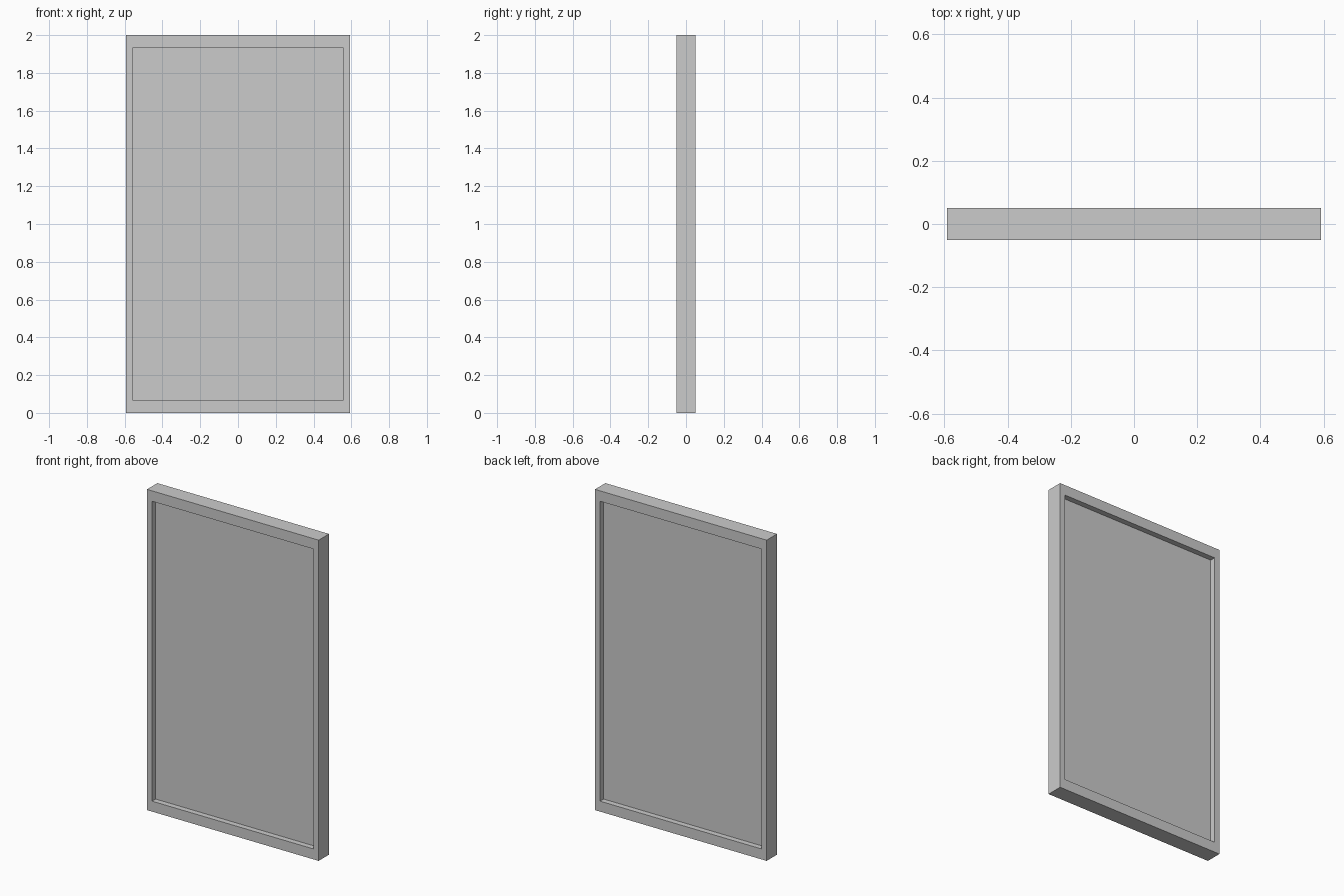
import bpy, bmesh

if "Cube" in bpy.data.objects:
    bpy.data.objects.remove(bpy.data.objects["Cube"])

HALF_W, HALF_D, HEIGHT = 0.592, 0.051, 2.0      # outer frame
STILE, RAIL, PANEL_Y = 0.035, 0.065, 0.016      # frame borders, panel half thickness

bm = bmesh.new()


def ring(y, side=0.0, end=0.0):
    """Rectangle of vertices in the xz plane, inset from the outer outline."""
    x, z0, z1 = HALF_W - side, end, HEIGHT - end
    return [bm.verts.new((px, y, pz)) for px, pz in ((-x, z0), (x, z0), (x, z1), (-x, z1))]


# Recessed front, outer edges, recessed back
rings = [ring(-PANEL_Y, STILE, RAIL), ring(-HALF_D, STILE, RAIL), ring(-HALF_D),
         ring(HALF_D), ring(HALF_D, STILE, RAIL), ring(PANEL_Y, STILE, RAIL)]
for a, b in zip(rings, rings[1:]):
    for i in range(4):
        j = (i + 1) % 4
        bm.faces.new((a[i], a[j], b[j], b[i]))

# Panel faces
bm.faces.new(rings[0])
bm.faces.new(rings[-1])
bmesh.ops.recalc_face_normals(bm, faces=bm.faces)

mesh = bpy.data.meshes.new("framed_panel")
bm.to_mesh(mesh)
bm.free()
bpy.context.collection.objects.link(bpy.data.objects.new("framed_panel", mesh))
